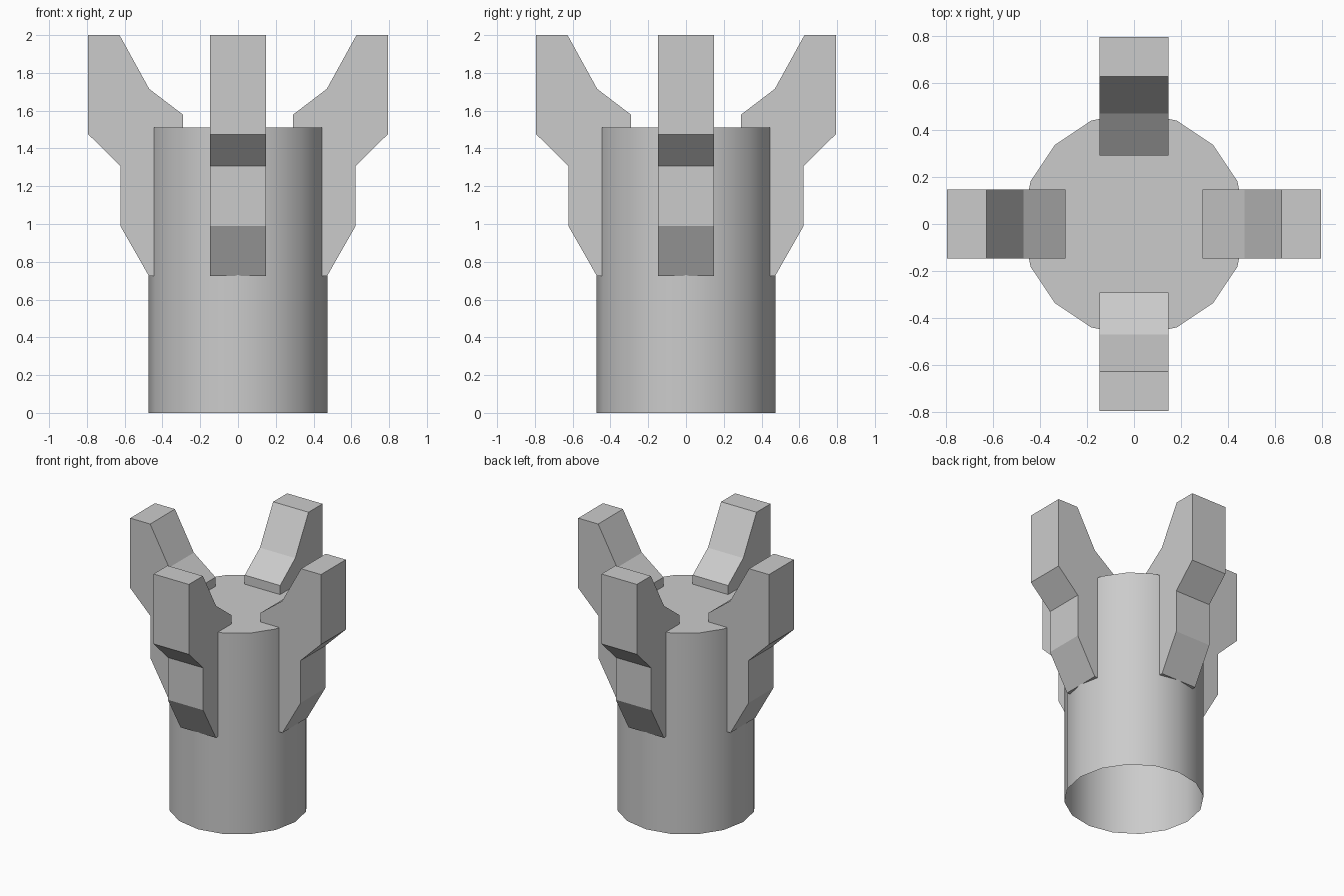
import bpy, bmesh, math
from mathutils import Matrix

if "Cube" in bpy.data.objects:
    bpy.data.objects.remove(bpy.data.objects["Cube"])


def add_object(name, bm):
    bmesh.ops.recalc_face_normals(bm, faces=bm.faces)
    mesh = bpy.data.meshes.new(name)
    bm.to_mesh(mesh)
    bm.free()
    obj = bpy.data.objects.new(name, mesh)
    bpy.context.collection.objects.link(obj)
    return obj


# Column: 16-sided, smooth wall, flat top, open underside
RADIUS, HEIGHT, SIDES = 0.475, 1.51, 16
bm = bmesh.new()
bmesh.ops.create_cone(bm, cap_ends=True, segments=SIDES, radius1=RADIUS,
                      radius2=RADIUS, depth=HEIGHT,
                      matrix=Matrix.Translation((0, 0, HEIGHT / 2)))
bottom = [f for f in bm.faces if f.calc_center_median().z < 0.01]
bmesh.ops.delete(bm, geom=bottom, context='FACES_ONLY')
for f in bm.faces:
    f.smooth = len(f.verts) == 4
for e in bm.edges:
    e.smooth = all(len(f.verts) == 4 for f in e.link_faces)
column = add_object("column", bm)

# Prongs: one angular side profile (radius, height), extruded across its width
PROFILE = [(0.29, 0.725), (0.472, 0.725), (0.623, 0.99), (0.623, 1.308),
           (0.793, 1.475), (0.793, 2.0), (0.627, 2.0), (0.47, 1.715),
           (0.29, 1.578)]
HALF_WIDTH = 0.147

for i, side in enumerate(("right", "back", "left", "front")):
    bm = bmesh.new()
    face = bm.faces.new([bm.verts.new((r, -HALF_WIDTH, z)) for r, z in PROFILE])
    ext = bmesh.ops.extrude_face_region(bm, geom=[face], use_keep_orig=True)
    moved = [v for v in ext["geom"] if isinstance(v, bmesh.types.BMVert)]
    bmesh.ops.translate(bm, verts=moved, vec=(0, 2 * HALF_WIDTH, 0))
    bm.transform(Matrix.Rotation(i * math.pi / 2, 4, 'Z'))
    add_object(side + "_prong", bm)
